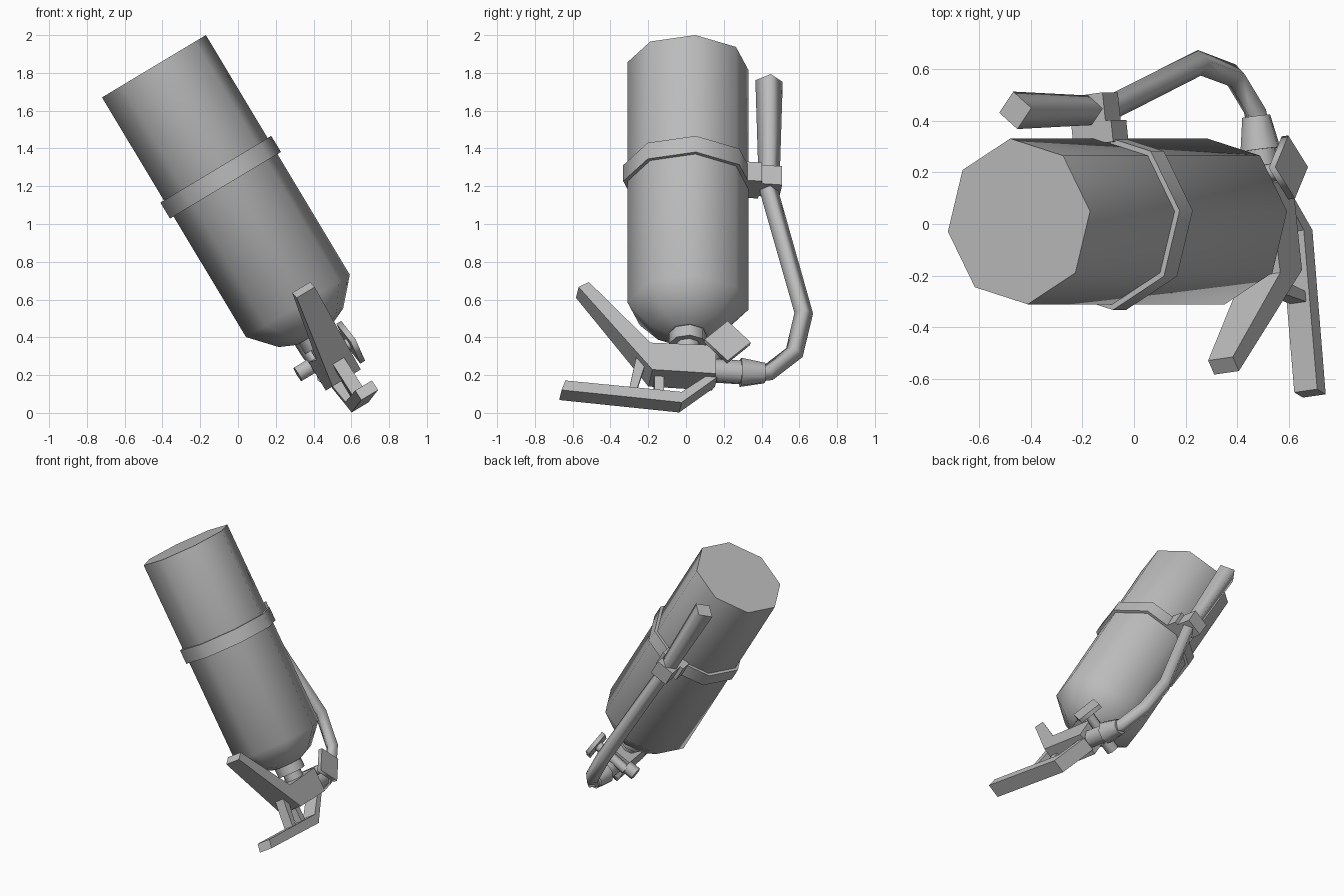
import bpy, bmesh, math
from mathutils import Matrix, Vector

cube = bpy.data.objects.get("Cube")
if cube:
    bpy.data.objects.remove(cube)

grey = bpy.data.materials.new("plain_grey")
grey.use_nodes = True
grey.diffuse_color = (0.5, 0.5, 0.5, 1)
grey.node_tree.nodes["Principled BSDF"].inputs["Base Color"].default_value = (0.5, 0.5, 0.5, 1)

# Tilted frame: the tank is modelled standing on its base, hose at +x, handles at -x
tilt, turn = math.radians(31), math.radians(7)
U = Vector((math.cos(tilt), 0, math.sin(tilt)))
V = Vector((0, 1, 0))
W = Vector((math.sin(tilt), 0, -math.cos(tilt)))
X = V * math.cos(turn) - U * math.sin(turn)
Y = U * math.cos(turn) + V * math.sin(turn)
FRAME = Matrix.Translation((-0.445, 0.01, 1.835)) @ Matrix((X, Y, W)).transposed().to_4x4()


def finish(name, bm):
    bmesh.ops.recalc_face_normals(bm, faces=bm.faces)
    mesh = bpy.data.meshes.new(name)
    bm.to_mesh(mesh)
    bm.free()
    mesh.materials.append(grey)
    obj = bpy.data.objects.new(name, mesh)
    obj.matrix_world = FRAME
    bpy.context.collection.objects.link(obj)
    return obj


def loft(name, path, sides, side=(0, 1, 0)):
    """Smooth tube through (x, y, z, radius) stations, with flat end caps."""
    bm = bmesh.new()
    pts = [Vector(p[:3]) for p in path]
    side = Vector(side)
    rings = []
    for i, p in enumerate(pts):
        tangent = Vector()
        if i > 0:
            tangent += (p - pts[i - 1]).normalized()
        if i < len(pts) - 1:
            tangent += (pts[i + 1] - p).normalized()
        across = tangent.cross(side).normalized()
        ring = []
        for k in range(sides):
            a = math.tau * k / sides
            ring.append(bm.verts.new(p + path[i][3] * (side * math.cos(a) + across * math.sin(a))))
        rings.append(ring)
    for a, b in zip(rings, rings[1:]):
        for k in range(sides):
            j = (k + 1) % sides
            bm.faces.new((a[k], a[j], b[j], b[k])).smooth = True
    bm.faces.new(rings[0])
    bm.faces.new(rings[-1])
    return finish(name, bm)


def prism(name, profile):
    """Flat-sided part from (x, z, half width) outline points, mirrored over y."""
    bm = bmesh.new()
    left = [bm.verts.new((x, h, z)) for x, z, h in profile]
    right = [bm.verts.new((x, -h, z)) for x, z, h in profile]
    bm.faces.new(left)
    bm.faces.new(right)
    for i in range(len(profile)):
        j = (i + 1) % len(profile)
        bm.faces.new((left[i], left[j], right[j], right[i]))
    return finish(name, bm)


def box(name, x0, x1, z0, z1, half):
    return prism(name, [(x0, z0, half), (x1, z0, half), (x1, z1, half), (x0, z1, half)])


# Tank, neck and strap
loft("tank", [(0, 0, 0, .323), (0, 0, 1.48, .323), (0, 0, 1.615, .2), (0, 0, 1.655, .11)], 8)
loft("neck_collar", [(0, 0, 1.64, .1), (0, 0, 1.72, .1)], 8)
loft("neck", [(0, 0, 1.7, .065), (0, 0, 1.8, .065)], 8)
loft("strap", [(0, 0, .636, .345), (0, 0, .735, .345)], 8)

# Hose bracket
box("bracket_plate", .3, .385, .62, .735, .09)
box("hose_clip", .375, .495, .62, .735, .065)

# Handles
prism("carry_handle", [(.14, 1.765, .088), (-.21, 1.775, .088), (-.535, 1.405, .056),
                       (-.59, 1.44, .056), (-.2, 1.94, .088), (.14, 1.94, .088)])
prism("squeeze_lever", [(.1, 1.93, .052), (-.04, 2.045, .052), (-.66, 2.02, .052),
                        (-.68, 2.08, .052), (-.04, 2.11, .052), (.15, 1.94, .052)])
prism("lever_stop", [(-.23, 1.87, .035), (-.28, 1.84, .035), (-.32, 2.05, .035), (-.28, 2.05, .035)])
box("valve_pin", -.18, -.13, 1.92, 2.06, .025)

# Valve body, gauge and side knob
loft("valve_outlet", [(.1, 0, 1.87, .065), (.29, 0, 1.87, .065)], 8)
loft("valve_cross", [(.18, -.1, 1.8, .035), (.18, .16, 1.79, .035)], 6, (1, 0, 0))
loft("gauge", [(.19, .15, 1.789, .123), (.19, .18, 1.789, .123)], 4, (1, 0, 0))
loft("side_knob", [(.16, -.09, 1.79, .047), (.16, -.17, 1.79, .047)], 6, (1, 0, 0))

# Hose with fitting and nozzle
loft("hose_fitting", [(.28, 0, 1.87, .08), (.41, 0, 1.865, .056)], 8)
loft("hose", [(.38, 0, 1.868, .05), (.43, 0, 1.86, .05), (.568, 0, 1.727, .05),
              (.618, 0, 1.48, .05), (.433, 0, .74, .05), (.433, 0, .6, .05)], 4)
loft("nozzle", [(.433, 0, .72, .055), (.433, 0, .06, .073)], 4)
